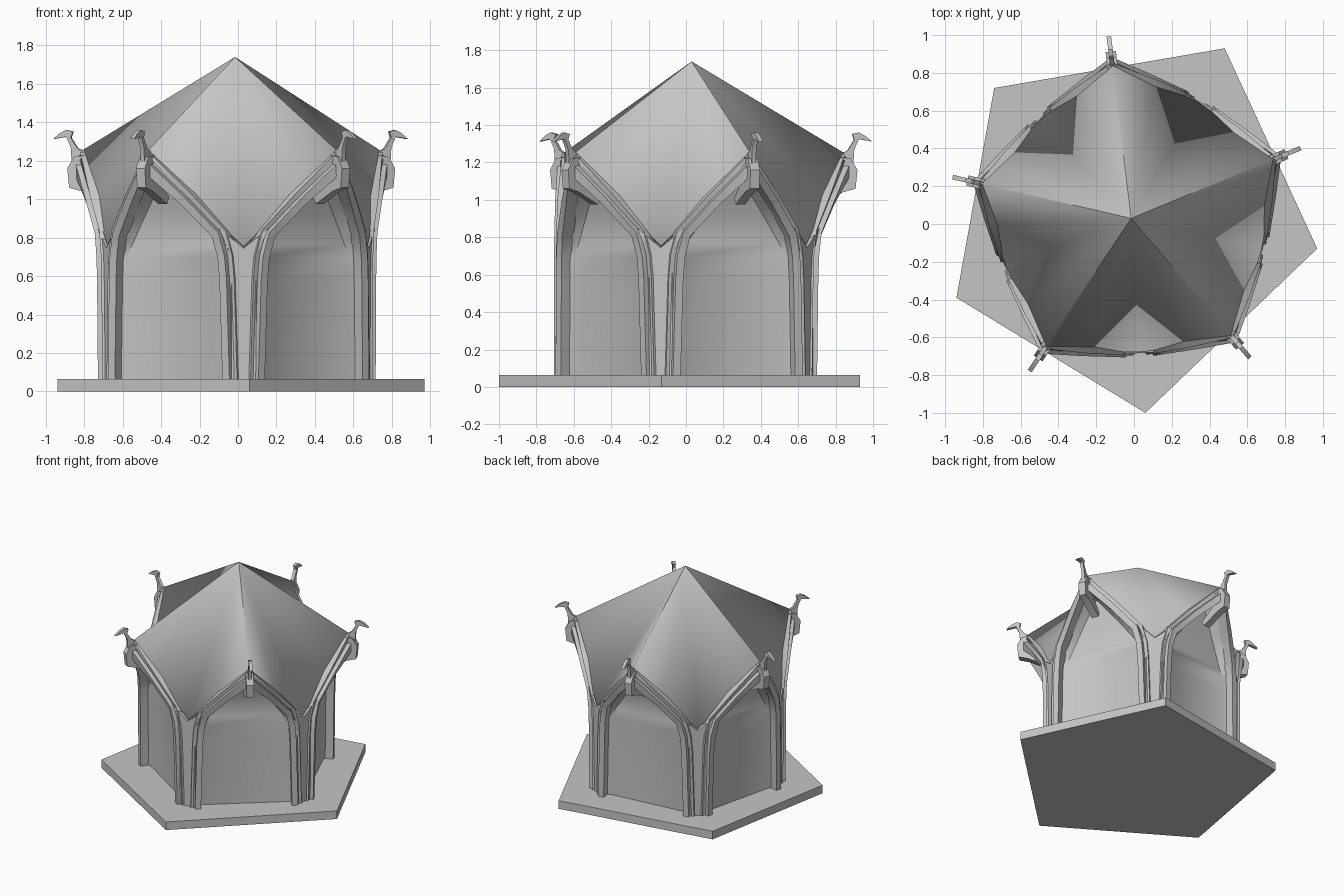
import bpy, bmesh, math
from mathutils import Vector

cube = bpy.data.objects.get("Cube")
if cube:
    bpy.data.objects.remove(cube)

stone = bpy.data.materials.new("pale_grey_stone")
stone.use_nodes = True
GREY = (0.56, 0.56, 0.56, 1)
stone.diffuse_color = GREY
stone.node_tree.nodes["Principled BSDF"].inputs["Base Color"].default_value = GREY

CENTRE = Vector((-0.015, 0.03, 0))
UP = Vector((0, 0, 1))
FLOOR = 0.06
TIP_ANGLES = (22.5, 97, 167, 236.4, 310.4)
VALLEY_ANGLES = (-13.4, 59.7, 132.4, 200.6, 273.6)


def heading(angle):
    a = math.radians(angle)
    return Vector((math.cos(a), math.sin(a), 0))


def polar(angle, r, z, side=0):
    d = heading(angle)
    return CENTRE + d * r + UP.cross(d) * side + UP * z


def add_object(name, bm, angle=30):
    bmesh.ops.recalc_face_normals(bm, faces=bm.faces)
    mesh = bpy.data.meshes.new(name)
    bm.to_mesh(mesh)
    bm.free()
    obj = bpy.data.objects.new(name, mesh)
    bpy.context.collection.objects.link(obj)
    mesh.materials.append(stone)
    bpy.ops.object.select_all(action="DESELECT")
    obj.select_set(True)
    bpy.context.view_layer.objects.active = obj
    bpy.ops.object.shade_smooth_by_angle(angle=math.radians(angle))
    return obj


def prism(name, outline, depth):
    """Extrude a flat outline along a vector."""
    bm = bmesh.new()
    face = bm.faces.new([bm.verts.new(p) for p in outline])
    new = bmesh.ops.extrude_face_region(bm, geom=[face], use_keep_orig=True)
    moved = [g for g in new["geom"] if isinstance(g, bmesh.types.BMVert)]
    bmesh.ops.translate(bm, verts=moved, vec=depth)
    return add_object(name, bm)


def loft(name, rows, closed, angle=30):
    """Skin a list of equal-length point rows."""
    bm = bmesh.new()
    grid = [[bm.verts.new(p) for p in row] for row in rows]
    n = len(rows[0])
    for a, b in zip(grid, grid[1:]):
        for i in range(n if closed else n - 1):
            j = (i + 1) % n
            bm.faces.new((a[i], a[j], b[j], b[i]))
    if closed:
        bm.faces.new(grid[0])
        bm.faces.new(grid[-1])
    return add_object(name, bm, angle)


def rib(name, path, out, across, deep):
    """Sweep a mitred rectangular section along a path."""
    rows = []
    for i, p in enumerate(path):
        t1 = (p - path[max(i - 1, 0)]).normalized()
        t2 = (path[min(i + 1, len(path) - 1)] - p).normalized()
        t = (t1 + t2).normalized()
        mitre = 1 / max(t.dot(t1), t.dot(t2), 0.5)
        n = out.cross(t).normalized() * mitre
        rows.append([p + n * a + out * d for a, d in (
            (across[0], deep[0]), (across[1], deep[0]),
            (across[1], deep[1]), (across[0], deep[1]))])
    return loft(name, rows, True)


# Floor slab
corners = [(0.06, -1.0), (0.97, -0.13), (0.48, 0.93), (-0.74, 0.72), (-0.94, -0.39)]
prism("floor_slab", [Vector((x, y, 0)) for x, y in corners], UP * 0.065)

# Folded roof: ridges to the gable tips, valleys to the corner pillars
tips = [polar(a, 0.84, 1.24) for a in TIP_ANGLES]
valleys = [polar(a, 0.71, 0.76) for a in VALLEY_ANGLES]
bm = bmesh.new()
apex = bm.verts.new(CENTRE + UP * 1.74)
eave = []
for i in range(5):
    v, t, w = valleys[i], tips[i], valleys[(i + 1) % 5]
    for p in (v, v.lerp(t, 0.5), t, t.lerp(w, 0.5)):
        eave.append(bm.verts.new(p))
for i, p in enumerate(eave):
    bm.faces.new((apex, p, eave[(i + 1) % len(eave)]))
roof = add_object("folded_roof", bm, 62)
thick = roof.modifiers.new("thickness", "SOLIDIFY")
thick.thickness = 0.02
thick.offset = -1

# Corner pillars, flaring into the valley of the roof
half = [(0.065, FLOOR), (0.065, 0.70), (0.13, 0.85)]
front = half + [(0, 0.745)] + [(-s, z) for s, z in reversed(half)]
for i, a in enumerate(VALLEY_ANGLES):
    prism(f"pillar_{i}", [polar(a, 0.715, z, s) for s, z in front], heading(a) * -0.1)

# Share of the way from valley to tip, and height, along half an arch
LEG = [(0.16, FLOOR), (0.19, 0.58), (0.21, 0.70), (0.27, 0.815), (0.6, 0.99), (1.0, 1.175)]
KEYSTONE = [(0.66, 1.01), (0.68, 0.975), (0.81, 1.04), (0.88, 1.06),
            (0.89, 1.16), (0.855, 1.22), (0.80, 1.23), (0.79, 1.12)]
HEAD = [(0.80, 1.20), (0.87, 1.19), (0.875, 1.27), (0.90, 1.325), (0.97, 1.312),
        (0.935, 1.342), (0.90, 1.36), (0.865, 1.352), (0.875, 1.32), (0.84, 1.265), (0.80, 1.24)]

for i, a in enumerate(TIP_ANGLES):
    out = heading(a)
    v, t, w = valleys[i], tips[i], valleys[(i + 1) % 5]

    def along(start, s, z):
        p = start.lerp(t, s)
        return Vector((p.x, p.y, z))

    left = [along(v, s, z) for s, z in LEG]
    right = [along(w, s, z) for s, z in LEG]

    # Stepped arch ribs
    path = left + right[-2::-1]
    rib(f"outer_rib_{i}", path, out, (-0.022, 0.022), (-0.06, 0.02))
    rib(f"inner_rib_{i}", path, out, (0.02, 0.05), (-0.07, -0.01))

    # Wall panel with the deepening reveal beneath the arch
    rows = []
    for (s, z), p, q in zip(LEG, left, right):
        mid = (p + q) / 2
        back = out * -(0.05 + 0.13 * max(0, z - 0.7) / 0.47)
        drop = UP * (-0.05 if z > 0.75 else 0)
        pin, qin = (mid + (e - mid) * 0.88 + back + drop for e in (p, q))
        if s == 1:
            pin, qin = (mid + back + drop + out.cross(UP) * k for k in (0.005, -0.005))
            p, q = p + out.cross(UP) * 0.01, q - out.cross(UP) * 0.01
        rows.append([p - out * 0.03, pin, qin, q - out * 0.03])
    loft(f"wall_panel_{i}", rows, False)

    # Bird-shaped finial over each arch
    for part, shape, width in (("keystone", KEYSTONE, 0.055), ("bird_head", HEAD, 0.024)):
        prism(f"{part}_{i}", [polar(a, r, z, -width / 2) for r, z in shape],
              UP.cross(out) * width)
